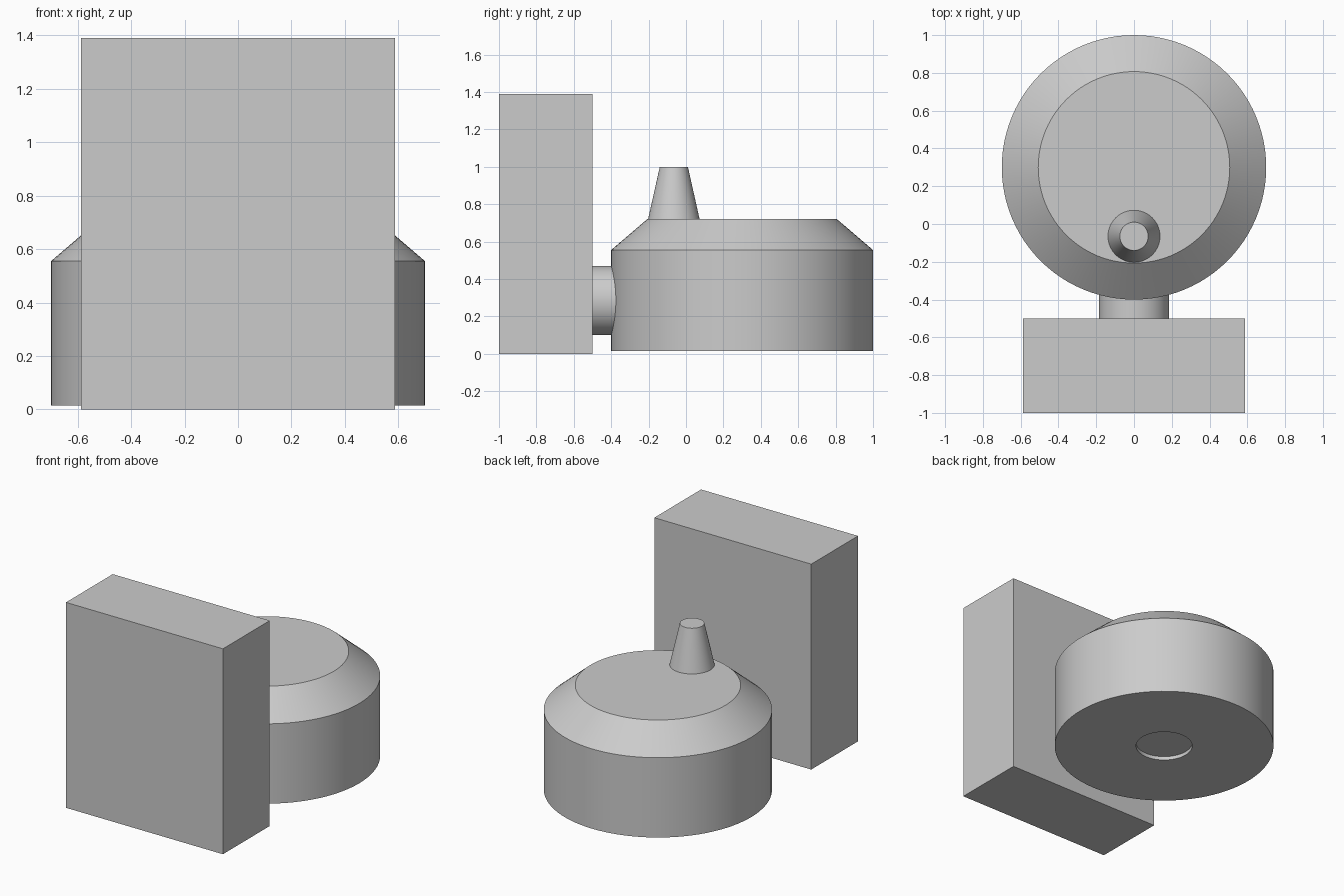
import bpy
import bmesh
from math import radians
from mathutils import Matrix, Vector

cube = bpy.data.objects.get("Cube")
if cube:
    bpy.data.objects.remove(cube, do_unlink=True)

# Single grey finish for every part
grey = bpy.data.materials.new("plain_grey")
grey.use_nodes = True
colour = (0.6, 0.6, 0.6, 1)
grey.diffuse_color = colour
grey.node_tree.nodes["Principled BSDF"].inputs["Base Color"].default_value = colour


def finish(name, bm, smooth=False):
    bmesh.ops.recalc_face_normals(bm, faces=bm.faces)
    mesh = bpy.data.meshes.new(name)
    bm.to_mesh(mesh)
    bm.free()
    mesh.materials.append(grey)
    obj = bpy.data.objects.new(name, mesh)
    bpy.context.collection.objects.link(obj)
    if smooth:
        bpy.ops.object.select_all(action="DESELECT")
        obj.select_set(True)
        bpy.context.view_layer.objects.active = obj
        bpy.ops.object.shade_smooth_by_angle(angle=radians(25))
    return obj


def turned(name, profile, location, tilt=0, segments=96):
    """Revolve (radius, height) points about z, then close both ends."""
    bm = bmesh.new()
    verts = [bm.verts.new((r, 0, z)) for r, z in profile]
    edges = [bm.edges.new(pair) for pair in zip(verts, verts[1:])]
    bmesh.ops.spin(bm, geom=verts + edges, axis=(0, 0, 1), cent=(0, 0, 0),
                   angle=radians(360), steps=segments, use_duplicate=False)
    bmesh.ops.remove_doubles(bm, verts=bm.verts, dist=0.0001)
    bmesh.ops.holes_fill(bm, edges=[e for e in bm.edges if e.is_boundary], sides=0)
    bm.transform(Matrix.Translation(location) @ Matrix.Rotation(tilt, 4, "X"))
    return finish(name, bm, smooth=True)


# Upright rectangular block at the front
bm = bmesh.new()
bmesh.ops.create_cube(bm, size=1)
bmesh.ops.scale(bm, vec=Vector((1.175, 0.5, 1.39)), verts=bm.verts)
bmesh.ops.translate(bm, vec=Vector((0, -0.75, 0.695)), verts=bm.verts)
finish("front_block", bm)

# Round body with chamfered shoulder and a shallow recess underneath
turned("round_body",
       [(0.18, 0.04), (0.18, 0.015), (0.7, 0.015), (0.7, 0.555), (0.507, 0.72)],
       (0, 0.3, 0))

# Tapered spout on the lid
turned("tapered_spout", [(0.14, 0.71), (0.075, 1.0)], (0, -0.065, 0))

# Horizontal pipe joining block and body
turned("connecting_pipe", [(0.185, 0), (0.185, 0.2)], (0, -0.32, 0.285), tilt=radians(90))
